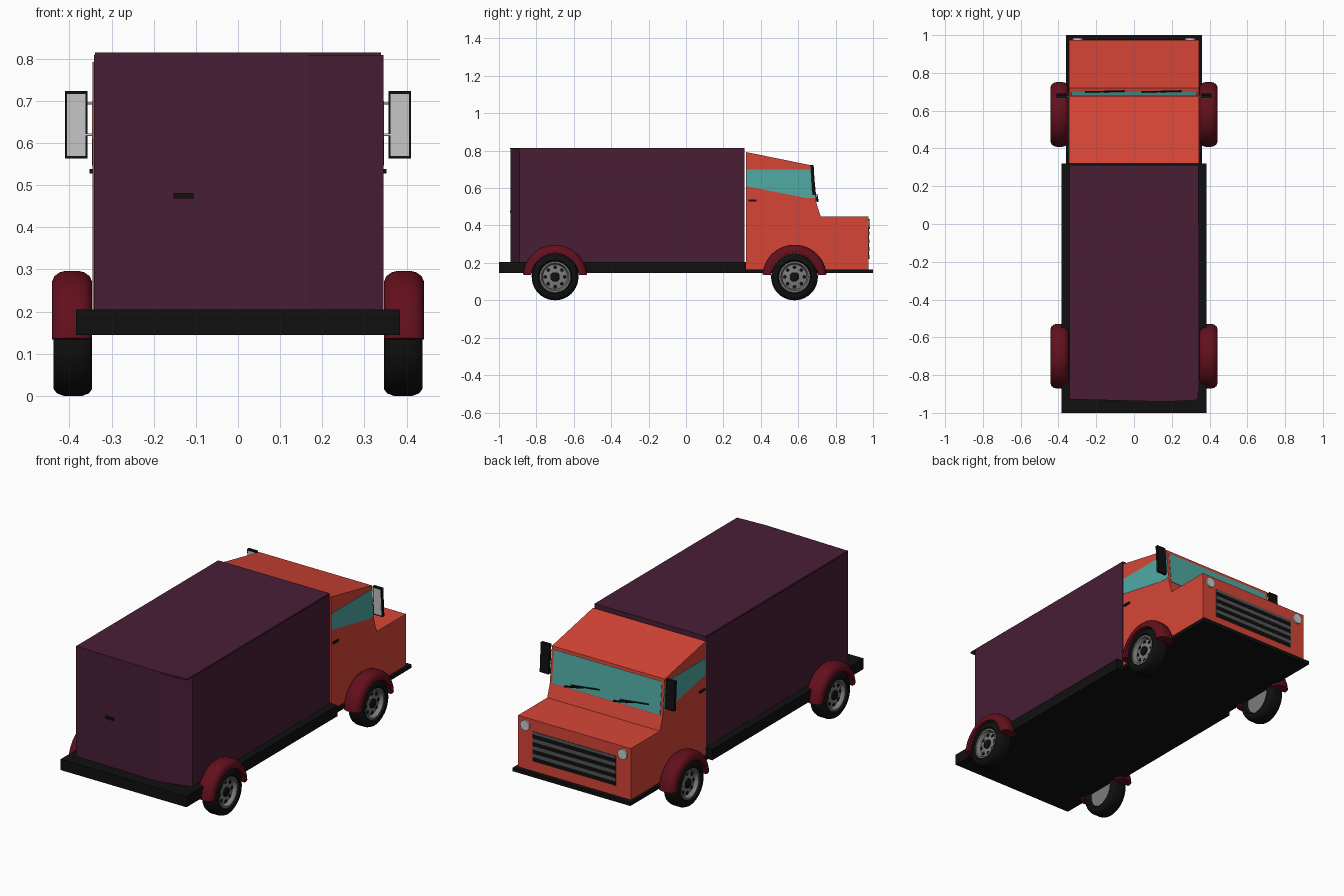
import bpy, bmesh, math
from mathutils import Vector

if "Cube" in bpy.data.objects:
    bpy.data.objects.remove(bpy.data.objects["Cube"])


def mat(name, r, g, b):
    m = bpy.data.materials.new(name)
    m.diffuse_color = (r, g, b, 1)
    m.use_nodes = True
    m.node_tree.nodes["Principled BSDF"].inputs["Base Color"].default_value = m.diffuse_color
    return m


PURPLE = mat("purple", 0.065, 0.013, 0.036)
ORANGE = mat("orange", 0.68, 0.06, 0.038)
TEAL = mat("teal", 0.08, 0.40, 0.37)
RED = mat("dark_red", 0.125, 0.005, 0.012)
BLACK = mat("black", 0.005, 0.005, 0.005)
DARK = mat("dark_grey", 0.09, 0.09, 0.09)


def finish(name, bm, m=None, smooth=False):
    bmesh.ops.recalc_face_normals(bm, faces=bm.faces)
    me = bpy.data.meshes.new(name)
    bm.to_mesh(me)
    bm.free()
    ob = bpy.data.objects.new(name, me)
    bpy.context.collection.objects.link(ob)
    if m:
        me.materials.append(m)
    if smooth:
        bpy.ops.object.select_all(action='DESELECT')
        ob.select_set(True)
        bpy.context.view_layer.objects.active = ob
        bpy.ops.object.shade_smooth_by_angle(angle=math.radians(40))
    return ob


def prism(name, pts, vec, m=None):
    """Extrude a planar polygon along a vector."""
    bm = bmesh.new()
    f = bm.faces.new([bm.verts.new(p) for p in pts])
    g = bmesh.ops.extrude_face_region(bm, geom=[f])
    vs = [v for v in g["geom"] if isinstance(v, bmesh.types.BMVert)]
    bmesh.ops.translate(bm, verts=vs, vec=Vector(vec))
    return finish(name, bm, m)


def box(name, x, y, z, m=None):
    pts = [(x[0], y[0], z[0]), (x[1], y[0], z[0]), (x[1], y[1], z[0]), (x[0], y[1], z[0])]
    return prism(name, pts, (0, 0, z[1] - z[0]), m)


def revolve(name, prof, s, y, z, m=None, a0=0, a1=360, n=40):
    """Turn a closed (x, radius) section around an x-axis line through (y, z)."""
    bm = bmesh.new()
    full = a1 - a0 == 360
    rings = []
    for i in range(n if full else n + 1):
        a = math.radians(a0 + (a1 - a0) * i / n)
        rings.append([bm.verts.new((s * x, y + r * math.cos(a), z + r * math.sin(a))) for x, r in prof])
    k = len(prof)
    for i in range(n):
        p, q = rings[i], rings[(i + 1) % len(rings)]
        for j in range(k):
            bm.faces.new((p[j], p[(j + 1) % k], q[(j + 1) % k], q[j]))
    if not full:
        bm.faces.new(rings[0])
        bm.faces.new(rings[-1])
    return finish(name, bm, m, True)


def rod(name, p, q, r, m=None, n=12):
    """Straight cylinder between two points."""
    p, q = Vector(p), Vector(q)
    bm = bmesh.new()
    bmesh.ops.create_cone(bm, cap_ends=True, segments=n, radius1=r, radius2=r, depth=(q - p).length)
    rot = (q - p).to_track_quat('Z', 'Y').to_matrix()
    for v in bm.verts:
        v.co = rot @ v.co + (p + q) / 2
    return finish(name, bm, m, True)


# Chassis platforms
box("rear_chassis", (-0.385, 0.385), (-1.0, 0.32), (0.145, 0.205), BLACK)
box("front_chassis", (-0.36, 0.36), (0.32, 1.0), (0.145, 0.165), BLACK)

# Cargo box with a folded rear door, and its roof lip
plan = [(-0.342, 0.313), (0.342, 0.313), (0.345, -0.89), (0.165, -0.938), (-0.342, -0.927)]
prism("cargo_box", [(x, y, 0.205) for x, y in plan], (0, 0, 0.604), PURPLE)
lip = [(-0.34, 0.313), (0.34, 0.313), (0.34, -0.932), (0.165, -0.941), (-0.34, -0.928)]
prism("cargo_roof", [(x, y, 0.808) for x, y in lip], (0, 0, 0.007), PURPLE)
box("rear_door_handle", (-0.153, -0.106), (-0.942, -0.925), (0.469, 0.481), BLACK)

# Cab body from a side profile
side = [(0.32, 0.165), (0.975, 0.165), (0.975, 0.449), (0.72, 0.449),
        (0.697, 0.52), (0.678, 0.72), (0.32, 0.793)]
prism("cab_body", [(-0.345, y, z) for y, z in side], (0.69, 0, 0), ORANGE)

# Windows
prism("windshield", [(-0.33, 0.699, 0.525), (0.33, 0.699, 0.525),
                     (0.33, 0.6815, 0.703), (-0.33, 0.6815, 0.703)], (0, -0.01, 0), TEAL)
glass = [(0.323, 0.61), (0.323, 0.70), (0.677, 0.70), (0.692, 0.547), (0.64, 0.547)]

# Grille panel with dark slots
box("grille_panel", (-0.255, 0.255), (0.97, 0.978), (0.22, 0.385), DARK)
for i in range(4):
    z = 0.222 + i * 0.042
    box("grille_slot", (-0.253, 0.253), (0.97, 0.980), (z, z + 0.02), BLACK)

for s in (-1, 1):
    prism("side_window", [(s * 0.34, y, z) for y, z in glass], (s * 0.0065, 0, 0), TEAL)
    # Headlights and door handles
    rod("headlight", (s * 0.298, 0.965, 0.408), (s * 0.298, 0.984, 0.408), 0.028, None, 24)
    box("door_handle", (s * 0.343, s * 0.353), (0.335, 0.378), (0.528, 0.538), BLACK)
    # Wing mirrors, leaning slightly back
    for name, x0, x1, z0, z1, dy, t, m in (("mirror_shell", 0.357, 0.411, 0.563, 0.724, 0, 0.016, BLACK),
                                           ("mirror_glass", 0.362, 0.406, 0.57, 0.717, -0.002, 0.004, None)):
        yb = lambda z: 0.676 - (z - 0.563) * 0.06 + dy
        prism(name, [(s * x0, yb(z0), z0), (s * x1, yb(z0), z0),
                     (s * x1, yb(z1), z1), (s * x0, yb(z1), z1)], (0, t, 0), m)
    for z in (0.62, 0.695):
        rod("mirror_arm", (s * 0.34, 0.675, z), (s * 0.365, 0.675, z), 0.003)

# Wipers lying on the windshield
for x in (0.25, -0.05):
    rod("wiper_arm", (x, 0.704, 0.53), (x - 0.11, 0.701, 0.551), 0.005, BLACK, 6)
    rod("wiper_blade", (x - 0.04, 0.702, 0.546), (x - 0.21, 0.700, 0.566), 0.004, BLACK, 6)

# Wheels and mudguards
tyre = [(0.362, 0.08), (0.346, 0.09), (0.346, 0.108), (0.354, 0.119), (0.37, 0.125),
        (0.414, 0.125), (0.43, 0.119), (0.438, 0.108), (0.438, 0.09), (0.43, 0.082)]
rim = [(0.362, 0.0005), (0.362, 0.083), (0.432, 0.083), (0.432, 0.074), (0.41, 0.066),
       (0.416, 0.04), (0.416, 0.0005)]
hub = [(0.41, 0.0005), (0.41, 0.026), (0.424, 0.024), (0.428, 0.016), (0.428, 0.0005)]
guard = [(0.346, 0.127), (0.346, 0.145), (0.352, 0.159), (0.364, 0.168), (0.38, 0.172),
         (0.408, 0.172), (0.424, 0.168), (0.436, 0.159), (0.442, 0.145), (0.442, 0.127)]
for s in (-1, 1):
    for y in (-0.70, 0.58):
        revolve("tyre", tyre, s, y, 0.125, BLACK)
        revolve("wheel_rim", rim, s, y, 0.125, mat("rim_grey", 0.2, 0.2, 0.2))
        revolve("wheel_hub", hub, s, y, 0.125, BLACK, n=20)
        revolve("mudguard", guard, s, y, 0.125, RED, 4, 176, 32)
        for i in range(8):
            a = math.tau * i / 8
            c, d = math.cos(a), math.sin(a)
            rod("wheel_hole", (s * 0.405, y + 0.052 * c, 0.125 + 0.052 * d),
                (s * 0.4155, y + 0.052 * c, 0.125 + 0.052 * d), 0.010, BLACK, 10)
